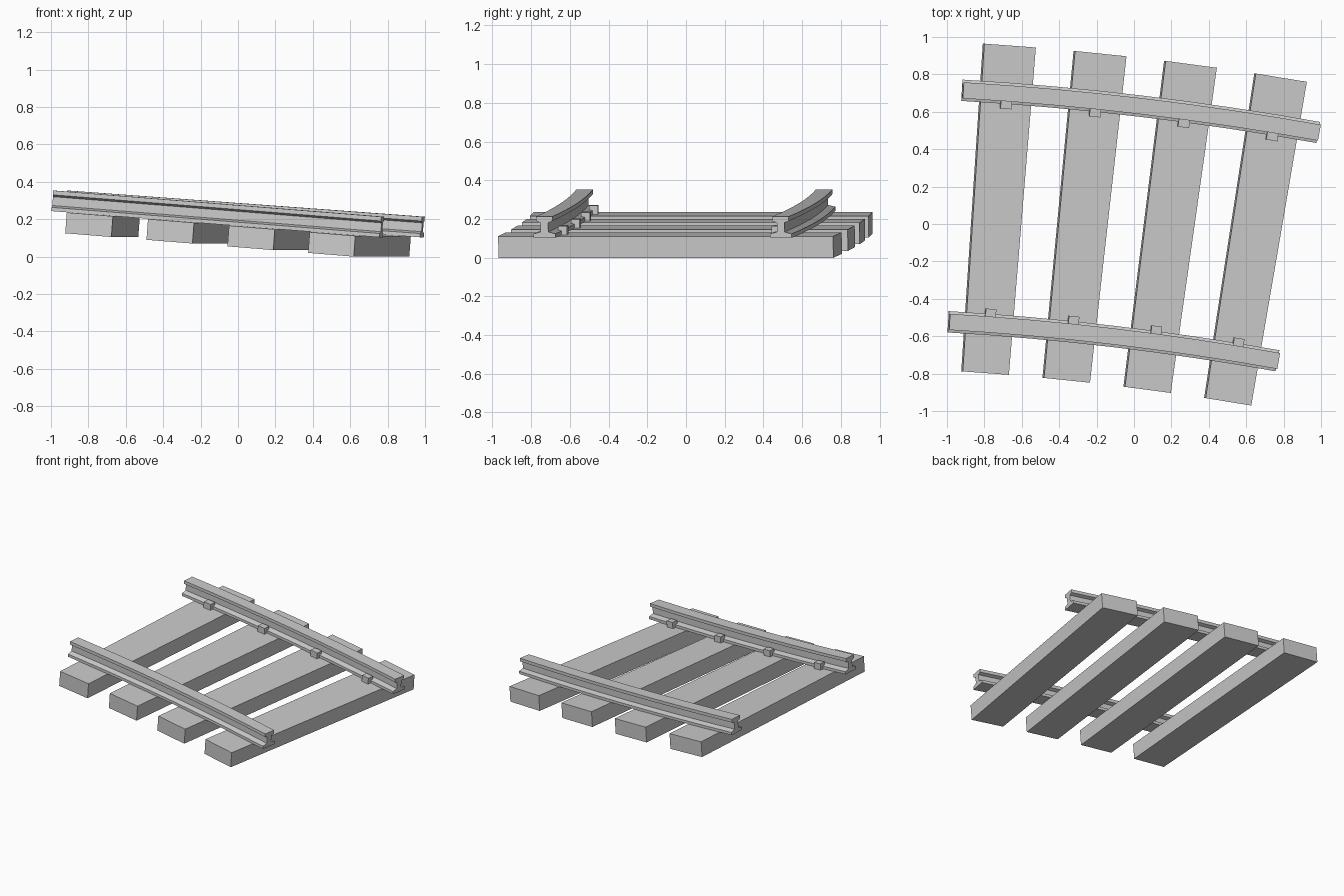
import bpy, bmesh
from math import sin, cos, radians

if "Cube" in bpy.data.objects:
    bpy.data.objects.remove(bpy.data.objects["Cube"])

# Track layout: arc about a far centre, falling steadily along its length
CX, CY = -1.893, -15.656
A0, SPAN, COUNT = 3.4, 6.7, 4
R_OUT, R_IN = 16.4, 15.16
Z0, DROP = 0.243, 0.14
TILT = DROP / 1.845


def track_point(r, deg, h):
    """Point at radius r and angle deg, h above the sleeper top, square to the slope."""
    a = radians(deg)
    z = Z0 - DROP * (deg - A0) / SPAN
    return (CX + r * sin(a) + h * TILT * cos(a),
            CY + r * cos(a) - h * TILT * sin(a),
            z + h)


def sweep(name, profile, angles):
    """Sweep a closed (radius, height) profile through the given angles."""
    bm = bmesh.new()
    rings = [[bm.verts.new(track_point(r, a, h)) for r, h in profile] for a in angles]
    n = len(profile)
    for p, q in zip(rings, rings[1:]):
        for i in range(n):
            j = (i + 1) % n
            bm.faces.new((p[i], p[j], q[j], q[i]))
    bm.faces.new(rings[0])
    bm.faces.new(rings[-1])
    bmesh.ops.recalc_face_normals(bm, faces=bm.faces)
    mesh = bpy.data.meshes.new(name)
    bm.to_mesh(mesh)
    bm.free()
    obj = bpy.data.objects.new(name, mesh)
    bpy.context.collection.objects.link(obj)
    return obj


def box(r0, r1, h0, h1):
    return [(r0, h0), (r1, h0), (r1, h1), (r0, h1)]


# Rails: half I-section mirrored, swept along the arc
half = [(0.057, 0), (0.057, 0.02), (0.02, 0.03), (0.02, 0.077),
        (0.043, 0.087), (0.043, 0.11)]
section = half + [(-x, h) for x, h in reversed(half)]
SEGS = 8
rail_angles = [A0 + SPAN * i / SEGS for i in range(SEGS + 1)]
for name, radius in (("outer_rail", R_OUT), ("inner_rail", R_IN)):
    sweep(name, [(radius + x, h) for x, h in section], rail_angles)

# Sleepers, with a clip on the inside of each rail
for k in range(COUNT):
    mid = A0 + SPAN * (k + 0.5) / COUNT
    sweep(f"sleeper_{k + 1}", box(14.9, 16.656, -0.111, 0), (mid - 0.475, mid + 0.475))
    for side, radius, s in (("outer", R_OUT, -1), ("inner", R_IN, 1)):
        sweep(f"{side}_clip_{k + 1}",
              box(radius + s * 0.038, radius + s * 0.084, 0, 0.045),
              (mid - 0.105, mid + 0.105))
